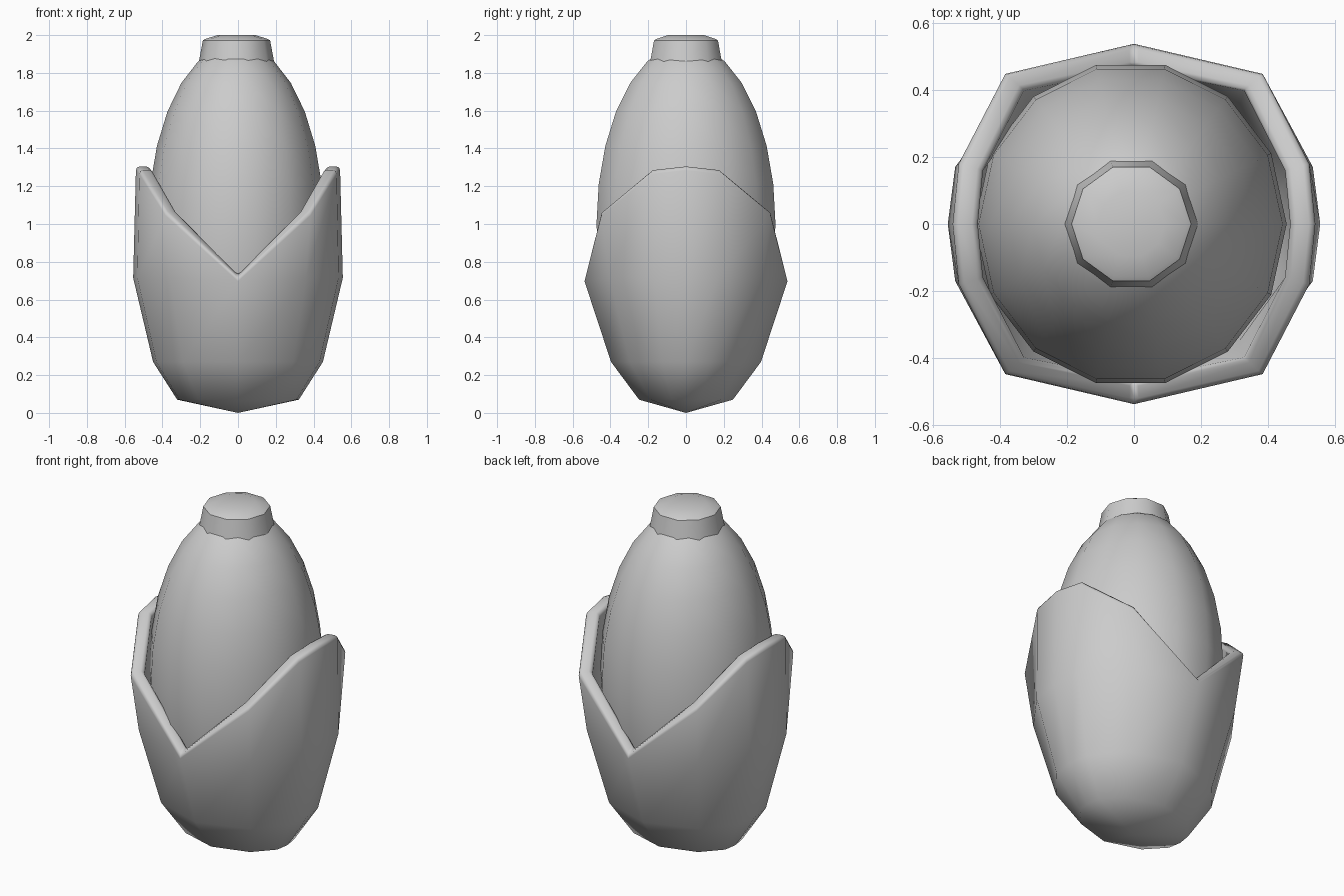
import bpy, bmesh, math
from mathutils import Matrix

if "Cube" in bpy.data.objects:
    bpy.data.objects.remove(bpy.data.objects["Cube"])


def add_object(name, bm, angle):
    mesh = bpy.data.meshes.new(name)
    bm.to_mesh(mesh)
    bm.free()
    ob = bpy.data.objects.new(name, mesh)
    bpy.context.collection.objects.link(ob)
    bpy.ops.object.select_all(action='DESELECT')
    ob.select_set(True)
    bpy.context.view_layer.objects.active = ob
    bpy.ops.object.shade_smooth_by_angle(angle=math.radians(angle))
    return ob


# Inner egg-shaped body
bm = bmesh.new()
bmesh.ops.create_uvsphere(bm, u_segments=14, v_segments=14, radius=1)
bmesh.ops.transform(bm, verts=bm.verts, matrix=Matrix.Translation((-0.01, 0, 1.0))
                    @ Matrix.Diagonal((0.465, 0.486, 0.955, 1))
                    @ Matrix.Rotation(math.pi / 2, 4, 'Z'))
add_object("egg_body", bm, 40)

# Ten-sided cap, lathed from a profile
bm = bmesh.new()
rings = []
for r, z in [(0.2, 1.855), (0.178, 1.972), (0.165, 1.98), (0.10, 2.0)]:
    rings.append([bm.verts.new((-0.008 + r * math.cos(math.tau * i / 10),
                                r * math.sin(math.tau * i / 10), z)) for i in range(10)])
for a, b in zip(rings, rings[1:]):
    for i in range(10):
        j = (i + 1) % 10
        bm.faces.new((a[i], a[j], b[j], b[i]))
bm.faces.new(rings[-1])
bm.faces.new(rings[0][::-1])
add_object("cap", bm, 40)

# Outer husk: quarter outline mirrored into rings, with a notch at front and back
quarter = [(0.555, 0), (0.533, 0.17), (0.36, 0.405), (0, 0.54)]
rim_quarter = [(0.54, 0, 1.305), (0.522, 0.18, 1.285), (0.385, 0.45, 1.065), (0, 0.54, 0.715)]


def full_ring(q):
    top = q + [(-p[0],) + tuple(p[1:]) for p in q[-2::-1]]
    return top + [(p[0], -p[1]) + tuple(p[2:]) for p in top[-2:0:-1]]


outline, rim = full_ring(quarter), full_ring(rim_quarter)
n = len(outline)
bm = bmesh.new()
tip = bm.verts.new((0, 0, 0))
rows = [[bm.verts.new((x * sx, y * sy, z)) for x, y in outline]
        for sx, sy, z in [(0.58, 0.46, 0.07), (0.81, 0.735, 0.27), (1, 1, 0.715)]]
rows.append([rows[2][i] if abs(p[0]) < 1e-6 else bm.verts.new(p) for i, p in enumerate(rim)])
for i in range(n):
    j = (i + 1) % n
    bm.faces.new((tip, rows[0][j], rows[0][i]))
    for a, b in zip(rows, rows[1:]):
        loop = list(dict.fromkeys((a[i], a[j], b[j], b[i])))
        bm.faces.new(loop)
husk = add_object("husk", bm, 80)
solid = husk.modifiers.new("thickness", 'SOLIDIFY')
solid.thickness = 0.075
solid.offset = -1
bevel = husk.modifiers.new("soft_rim", 'BEVEL')
bevel.width = 0.018
bevel.segments = 2
bevel.limit_method = 'ANGLE'
bevel.angle_limit = math.radians(55)
